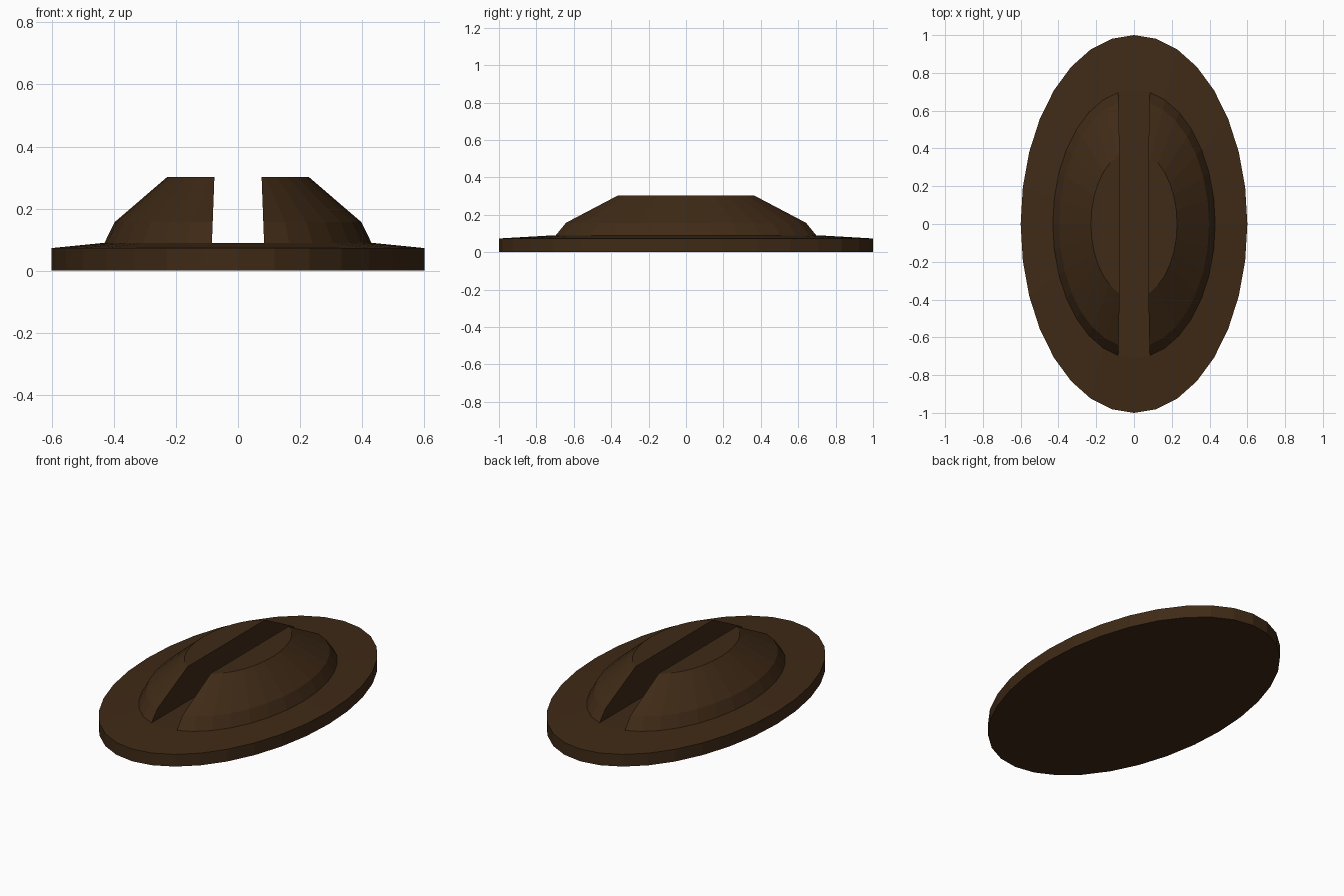
import bpy, bmesh
from math import sin, cos, pi

if "Cube" in bpy.data.objects:
    bpy.data.objects.remove(bpy.data.objects["Cube"])

SIDES = 32
brown = bpy.data.materials.new("dark_brown")
brown.diffuse_color = (0.05, 0.023, 0.008, 1)
brown.use_nodes = True
brown.node_tree.nodes["Principled BSDF"].inputs["Base Color"].default_value = brown.diffuse_color


def loft(rings):
    """Closed solid through ellipses given as (x radius, y radius, z)."""
    bm = bmesh.new()
    loops = [[bm.verts.new((rx * cos(2 * pi * i / SIDES), ry * sin(2 * pi * i / SIDES), z))
              for i in range(SIDES)] for rx, ry, z in rings]
    for a, b in zip(loops, loops[1:]):
        for i in range(SIDES):
            j = (i + 1) % SIDES
            bm.faces.new((a[i], a[j], b[j], b[i]))
    bm.faces.new(loops[0][::-1])
    bm.faces.new(loops[-1])
    return bm


def finish(bm, name):
    bmesh.ops.recalc_face_normals(bm, faces=bm.faces)
    mesh = bpy.data.meshes.new(name)
    bm.to_mesh(mesh)
    bm.free()
    mesh.materials.append(brown)
    obj = bpy.data.objects.new(name, mesh)
    bpy.context.collection.objects.link(obj)
    return obj


# Oval flange with a slightly sloped top
finish(loft([(0.6, 1, 0), (0.6, 1, 0.073), (0.43, 0.71, 0.09)]), "oval_base")

# Half dome: cut along the slightly leaning slot wall, then mirrored
bm = loft([(0.43, 0.71, 0.09), (0.397, 0.656, 0.157), (0.228, 0.39, 0.302)])
cut = bmesh.ops.bisect_plane(bm, geom=bm.verts[:] + bm.edges[:] + bm.faces[:],
                             plane_co=(0.084, 0, 0.09), plane_no=(0.212, 0, 0.008),
                             clear_inner=True)
rim = [e for e in cut["geom_cut"] if isinstance(e, bmesh.types.BMEdge)]
bmesh.ops.edgeloop_fill(bm, edges=rim)
bmesh.ops.recalc_face_normals(bm, faces=bm.faces)
# Hidden underside rests on the base
under = [f for f in bm.faces if all(v.co.z < 0.0901 for v in f.verts)]
bmesh.ops.delete(bm, geom=under, context='FACES_ONLY')
dome = finish(bm, "split_dome")
dome.modifiers.new("mirror", 'MIRROR').use_mirror_merge = False
